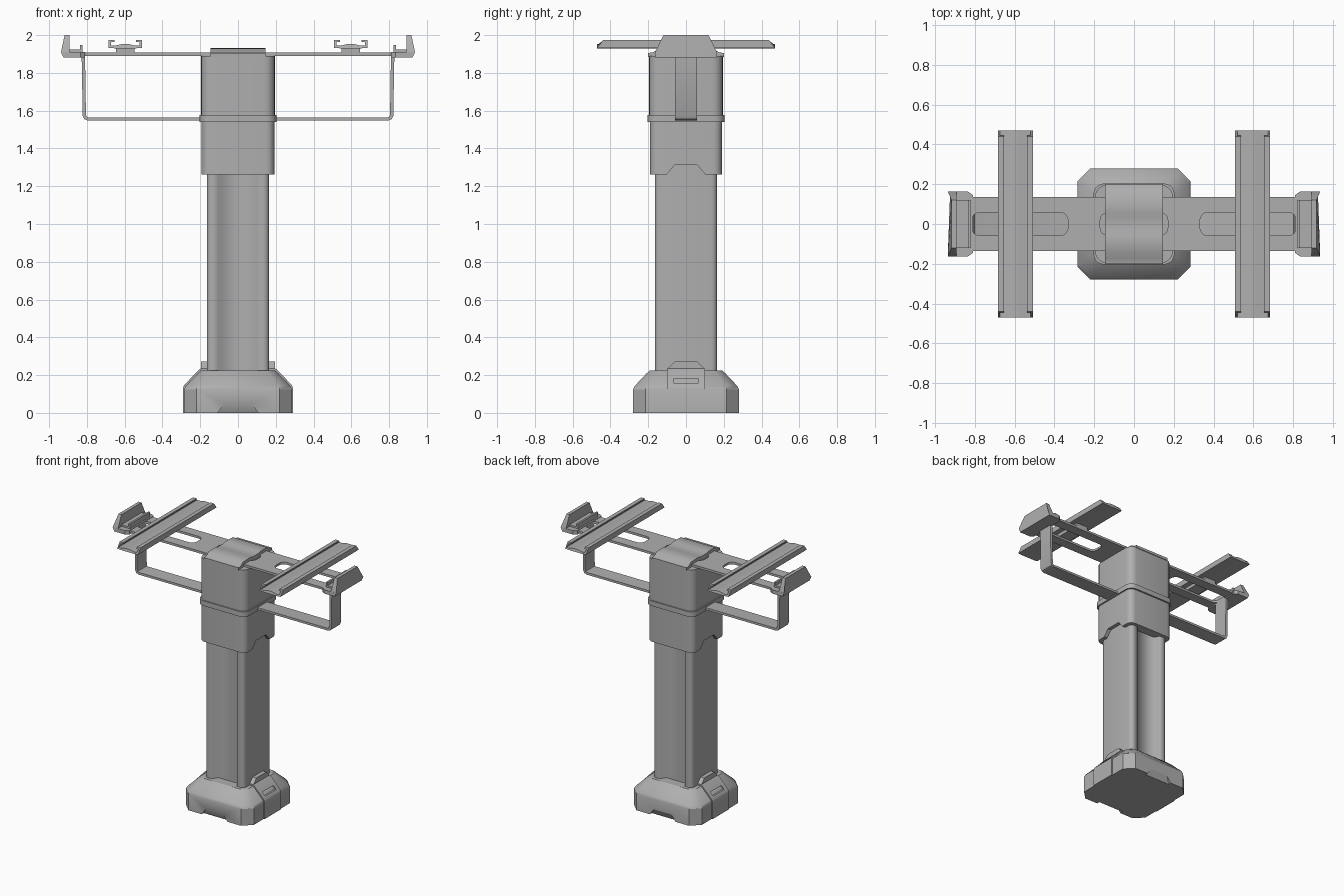
import bpy, bmesh, math

if "Cube" in bpy.data.objects:
    bpy.data.objects.remove(bpy.data.objects["Cube"])

grey = bpy.data.materials.new("dark_grey")
grey.diffuse_color = (.43, .43, .43, 1)
grey.use_nodes = True
grey.node_tree.nodes["Principled BSDF"].inputs["Base Color"].default_value = grey.diffuse_color


def shade(ob, angle):
    bpy.ops.object.select_all(action='DESELECT')
    bpy.context.view_layer.objects.active = ob
    ob.select_set(True)
    bpy.ops.object.shade_smooth_by_angle(angle=math.radians(angle))


def loft(name, rings, angle=32):
    """Rings of 3D points with equal counts, capped at both ends."""
    bm = bmesh.new()
    vs = [[bm.verts.new(p) for p in r] for r in rings]
    n = len(rings[0])
    for a, b in zip(vs, vs[1:]):
        for i in range(n):
            bm.faces.new((a[i], a[(i + 1) % n], b[(i + 1) % n], b[i]))
    bm.faces.new(vs[0])
    bm.faces.new(vs[-1])
    bmesh.ops.recalc_face_normals(bm, faces=bm.faces)
    me = bpy.data.meshes.new(name)
    bm.to_mesh(me)
    bm.free()
    me.materials.append(grey)
    ob = bpy.data.objects.new(name, me)
    bpy.context.collection.objects.link(ob)
    shade(ob, angle)
    return ob


def prism(name, pts, axis, lo, hi, angle=32):
    """Extrude a 2D outline along an axis."""
    def place(a, b, t):
        return {'x': (t, a, b), 'y': (a, t, b), 'z': (a, b, t)}[axis]
    return loft(name, [[place(a, b, t) for a, b in pts] for t in (lo, hi)], angle)


def box(name, x0, x1, y0, y1, z0, z1):
    return prism(name, [(x0, y0), (x1, y0), (x1, y1), (x0, y1)], 'z', z0, z1)


def rounded(hx, hy, r, n=4, cx=0):
    """Rectangle outline with rounded (or, n=1, chamfered) corners."""
    pts = []
    for k, (sx, sy) in enumerate([(1, 1), (-1, 1), (-1, -1), (1, -1)]):
        for i in range(n + 1):
            t = math.radians(90 * (k + i / n))
            pts.append((cx + sx * (hx - r) + r * math.cos(t),
                        sy * (hy - r) + r * math.sin(t)))
    return pts


def cut(ob, *cutters, angle=1):
    for c in cutters:
        m = ob.modifiers.new("cut", 'BOOLEAN')
        m.object, m.operation, m.solver = c, 'DIFFERENCE', 'EXACT'
        bpy.context.view_layer.objects.active = ob
        bpy.ops.object.modifier_apply(modifier=m.name)
        bpy.data.objects.remove(c)
    shade(ob, angle)


# Base: chamfered corners, sloped shoulders, bevelled notch at front and back bottom edges
base = loft("base", [[(x, y, z) for x, y in rounded(hx, hy, r, 1)]
            for hx, hy, r, z in [(.285, .28, .065, 0), (.285, .28, .065, .125),
                                 (.277, .272, .065, .142), (.215, .21, .05, .208),
                                 (.195, .19, .045, .225)]])
notch_f, notch_b = (loft("notch", [[(k * x, s * y, z) for k, y, z in
                    [(1.1, .255, -.002), (.7, .282, .05), (.7, .3, .05), (1.1, .3, -.002)]]
                    for x in (-.1, .1)]) for s in (-1, 1))
cut(base, notch_f, notch_b, angle=50)

# Base side tabs with slots
for s, side in ((1, "right"), (-1, "left")):
    tab = prism("base_tab_" + side, [(s * x, z) for x, z in
                [(.16, 0), (.292, 0), (.292, .13), (.285, .147), (.208, .228), (.197, .235),
                 (.16, .235)]], 'y', -.1, .1)
    xs = sorted((s * .225, s * .32))
    cut(tab, box("slot", *xs, -.065, .065, .157, .183), angle=32)
    prism("base_tab_top_" + side, [(-.1, .23), (.1, .23), (.06, .272), (-.06, .272)],
          'x', *sorted((s * .16, s * .197)))

# Column with a soft channel down the front and back
quarter = [(.135 + .03 * math.cos(t), .135 + .03 * math.sin(t))
           for t in [math.radians(a) for a in (0, 22.5, 45, 67.5, 90)]]
quarter += [(.105, .163), (.08, .122)]
half = quarter + [(-x, y) for x, y in reversed(quarter)]
prism("column", half + [(-x, -y) for x, y in half], 'z', .2, 1.4, angle=65)

# Sleeve: collar with side notches, ring, head
collar = prism("collar", rounded(.193, .191, .045, 5), 'z', 1.262, 1.54)
cut(collar, prism("collar_notch", [(-.1, 1.2), (-.1, 1.265), (-.06, 1.312), (.06, 1.312),
                                   (.1, 1.265), (.1, 1.2)], 'x', -.4, .4), angle=25)
prism("collar_ring", rounded(.204, .204, .055, 5), 'z', 1.54, 1.578)
prism("head_block", rounded(.195, .195, .055, 5), 'z', 1.578, 1.89)

# Crossbeam with long slots
beam = box("crossbeam", -.84, .84, -.135, .135, 1.89, 1.907)
cut(beam, *[prism("slot", rounded(hx, .058, .04, 4, cx), 'z', 1.8, 2)
            for cx, hx in ((-.574, .242), (0, .17), (.574, .242))])

# Saddle cap folded over the beam
prism("saddle_cap", [(-.2, 1.885), (-.2, 1.905), (-.175, 1.909), (-.145, 1.928), (-.06, 1.931),
                     (-.036, 1.924), (.036, 1.924), (.06, 1.931), (.145, 1.928), (.175, 1.909),
                     (.2, 1.905), (.2, 1.885)], 'x', -.145, .145)

# Bent strap hanging below the beam
right_out = [(.796, 1.548), (.813, 1.555), (.822, 1.572), (.828, 1.9)]
right_in = [(.81, 1.9), (.805, 1.578), (.802, 1.569), (.793, 1.565)]
prism("lower_strap", [(-x, z) for x, z in reversed(right_out)] + right_out + right_in
      + [(-x, z) for x, z in reversed(right_in)], 'y', -.057, .057)

# Rails and end clamps on both sides
rail_half = [(.018, 1.953), (.05, 1.945), (.076, 1.945), (.076, 1.964),
             (.058, 1.964), (.058, 1.973), (.088, 1.973), (.088, 1.932), (.05, 1.93)]
rail_outline = rail_half + [(-x, z) for x, z in reversed(rail_half)]
for s, side in ((1, "right"), (-1, "left")):
    rail = prism("rail_" + side, [(s * .597 + x, z) for x, z in rail_outline], 'y', -.47, .47)
    for v in rail.data.vertices:      # slope the rail ends
        if v.co.z > 1.96:
            v.co.y *= .95 if v.co.z < 1.97 else .935
    box("rail_foot_" + side, s * .597 - .05, s * .597 + .05, -.135, .135, 1.905, 1.935)

    def sx(a, b):
        return sorted((s * a, s * b))

    prism("clamp_plate_" + side, [(s * x, y) for x, y in
          [(.81, -.145), (.835, -.163), (.925, -.163), (.925, .163), (.835, .163), (.81, .145)]],
          'z', 1.881, 1.911)
    wall = prism("clamp_wall_" + side, [(-.163, 1.883), (.163, 1.883), (.163, 1.91),
                 (.12, 2.0), (-.12, 2.0), (-.163, 1.91)], 'x', *sx(.893, .937))
    for v in wall.data.vertices:      # lean the outer face inward, tuck the bottom edge
        if abs(v.co.x) > .92:
            v.co.x = s * (.918 if v.co.z > 1.95 else .937 if v.co.z > 1.9 else .925)
    box("clamp_step_" + side, *sx(.835, .895), -.12, .12, 1.91, 1.924)
    box("clamp_lip_" + side, *sx(.822, .836), -.12, .12, 1.9, 1.948)
